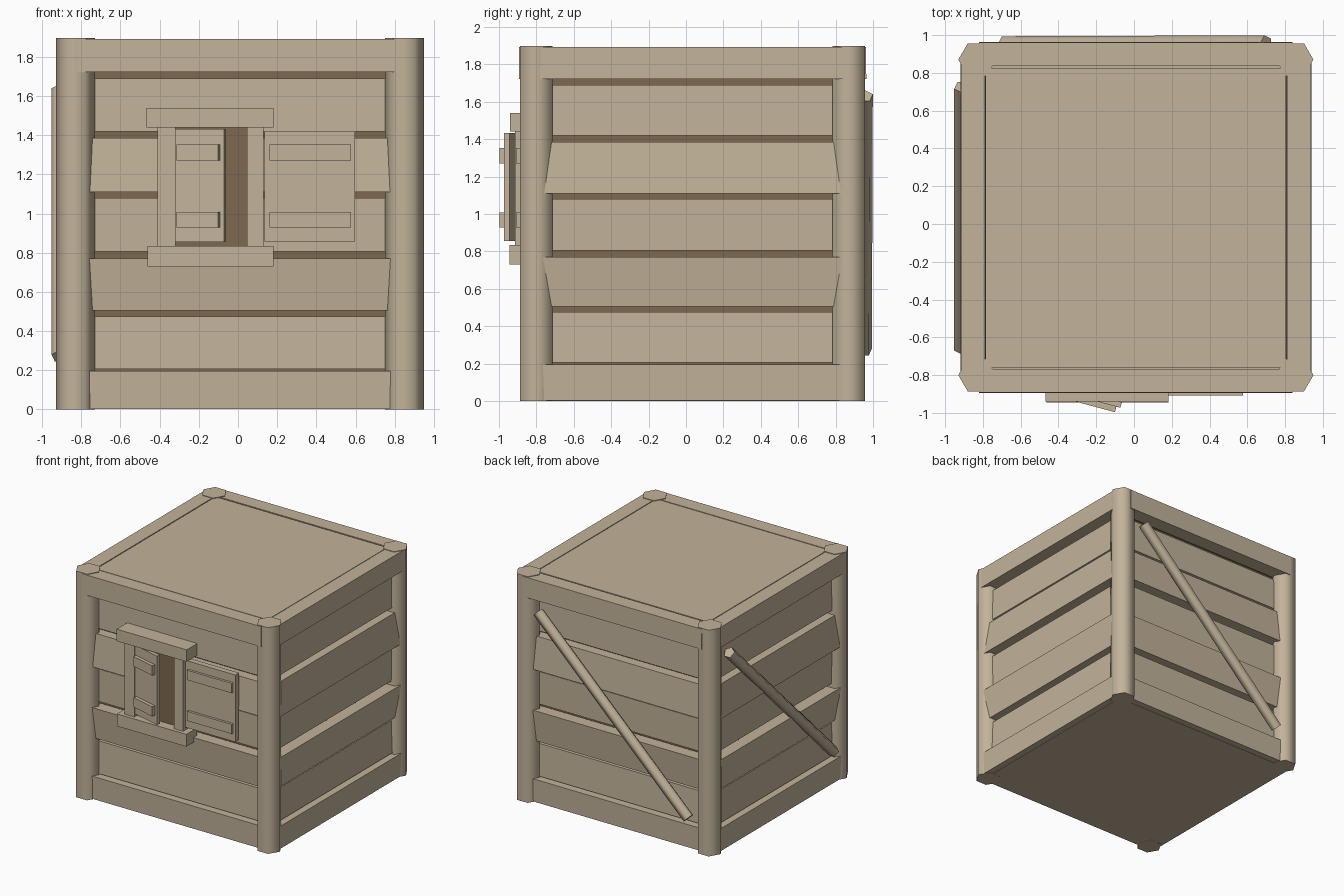
import bpy, bmesh, math
from mathutils import Vector, Matrix

cube = bpy.data.objects.get("Cube")
if cube:
    bpy.data.objects.remove(cube, do_unlink=True)


def material(name, rgb):
    m = bpy.data.materials.new(name)
    m.use_nodes = True
    col = (*rgb, 1.0)
    m.diffuse_color = col
    m.node_tree.nodes["Principled BSDF"].inputs["Base Color"].default_value = col
    return m


WOOD = material("pale wood", (0.54, 0.45, 0.325))
DARK = material("dark brown interior", (0.2, 0.14, 0.08))
CENTRE = Vector((0.01, 0.035, 0))


def finish(name, bm, mat=WOOD):
    bmesh.ops.recalc_face_normals(bm, faces=bm.faces)
    me = bpy.data.meshes.new(name)
    bm.to_mesh(me)
    bm.free()
    me.materials.append(mat)
    ob = bpy.data.objects.new(name, me)
    bpy.context.collection.objects.link(ob)
    return ob


def box(name, x, y, z, mat=WOOD):
    """Axis-aligned box from three (low, high) ranges."""
    bm = bmesh.new()
    bmesh.ops.create_cube(bm, size=1)
    for v in bm.verts:
        v.co = [r[0] if c < 0 else r[1] for c, r in zip(v.co, (x, y, z))]
    return finish(name, bm, mat)


def rod(name, a, b, radius, sides, roll=0):
    """Smooth-shaded low-sided rod between two points."""
    a, b = Vector(a), Vector(b)
    bm = bmesh.new()
    bmesh.ops.create_cone(bm, cap_ends=True, segments=sides, radius1=radius,
                          radius2=radius, depth=(b - a).length)
    turn = (b - a).to_track_quat('Z', 'Y').to_matrix().to_4x4()
    bm.transform(Matrix.Translation((a + b) / 2) @ turn @ Matrix.Rotation(roll, 4, 'Z'))
    ob = finish(name, bm)
    bpy.ops.object.select_all(action='DESELECT')
    ob.select_set(True)
    bpy.context.view_layer.objects.active = ob
    bpy.ops.object.shade_smooth_by_angle(angle=math.radians(75))
    return ob


def board(name, turn, half, z, low, high, thick):
    """Wall board whose face leans from depth low (bottom) to high (top)."""
    bm = bmesh.new()
    profile = [(low, z[0]), (high, z[1]), (high - thick, z[1]), (low - thick, z[0])]
    face = bm.faces.new([bm.verts.new((-half, -d, h)) for d, h in profile])
    ext = bmesh.ops.extrude_face_region(bm, geom=[face])["geom"]
    bmesh.ops.translate(bm, vec=(2 * half, 0, 0),
                        verts=[g for g in ext if isinstance(g, bmesh.types.BMVert)])
    bm.transform(Matrix.Translation(CENTRE) @ Matrix.Rotation(turn, 4, 'Z'))
    return finish(name, bm)


# Six-sided corner posts; vertices point along x
for sx, nx in ((1, "left"), (-1, "right")):
    for sy, ny in ((-1, "front"), (1, "back")):
        bm_x, bm_y = CENTRE.x + sx * 0.84, CENTRE.y + sy * 0.835
        rod(f"{ny}_{nx}_post", (bm_x, bm_y, 0), (bm_x, bm_y, 1.897), 0.1, 6, math.pi / 2)
for ob in list(bpy.context.collection.objects):
    if ob.name.endswith("_post"):
        # Keep a post vertex on the x axis whatever the primitive's start angle
        off = max(v.co.x for v in ob.data.vertices) - min(v.co.x for v in ob.data.vertices)
        if off < 0.19:
            mid = sum((v.co for v in ob.data.vertices), Vector()) / len(ob.data.vertices)
            ob.data.transform(Matrix.Translation(mid) @ Matrix.Rotation(math.pi / 6, 4, 'Z')
                              @ Matrix.Translation(-mid))

# Wall boards: bottom z, top z, lean of the lower and upper edge
rows = [((0.003, 0.195), 0.008, 0.012),
        ((0.205, 0.475), -0.035, -0.045),
        ((0.505, 0.77), -0.015, 0.012),
        ((0.805, 1.08), -0.045, -0.04),
        ((1.11, 1.385), 0.008, -0.015),
        ((1.42, 1.69), -0.04, -0.045)]
walls = [("front", 0, 0.872), ("left", math.pi / 2, 0.908),
         ("back", math.pi, 0.872), ("right", -math.pi / 2, 0.905)]
for side, turn, depth in walls:
    for i, (z, low, high) in enumerate(rows):
        board(f"{side}_board_{i + 1}", turn, 0.8, z, depth + low, depth + high, 0.1)
    board(f"{side}_top_rail", turn, 0.83, (1.723, 1.892), 0.929, 0.927, 0.125)

# Lid, floor and dark inner lining
box("lid", (-0.785, 0.806), (-0.76, 0.825), (1.75, 1.891))
box("floor", (-0.85, 0.87), (-0.79, 0.86), (0.001, 0.06))
box("inner_lining", (-0.79, 0.81), (-0.74, 0.81), (0.07, 1.74), DARK)

# Diagonal braces on the back and right walls
rod("back_brace", (0.70, 0.955, 1.63), (-0.69, 0.95, 0.27), 0.046, 5)
rod("right_brace", (-0.908, 0.725, 1.63), (-0.908, -0.66, 0.27), 0.046, 5)

# Window opening and casing
box("window_opening", (-0.33, 0.06), (-0.865, -0.858), (0.82, 1.45), DARK)
box("window_jamb_right", (-0.41, -0.32), (-0.915, -0.8), (0.82, 1.45))
box("window_jamb_left", (0.045, 0.13), (-0.915, -0.8), (0.82, 1.45))
box("window_header", (-0.468, 0.182), (-0.94, -0.8), (1.44, 1.54))
box("window_sill", (-0.462, 0.182), (-0.945, -0.8), (0.73, 0.833))

# Open shutter lying against the wall
box("left_shutter", (0.135, 0.597), (-0.888, -0.84), (0.858, 1.42))
# Half-open shutter, hinged on the right jamb
ajar = [box("right_shutter", (0, 0.262), (0, 0.03), (0.855, 1.432))]
for name, z in (("lower", (0.928, 1.008)), ("upper", (1.27, 1.352))):
    box(f"left_shutter_{name}_batten", (0.162, 0.577), (-0.908, -0.87), z)
    ajar.append(box(f"right_shutter_{name}_batten", (0.02, 0.24), (-0.03, 0.01), z))
for ob in ajar:
    ob.data.transform(Matrix.Translation((-0.325, -0.905, 0))
                      @ Matrix.Rotation(math.radians(-15), 4, 'Z'))
